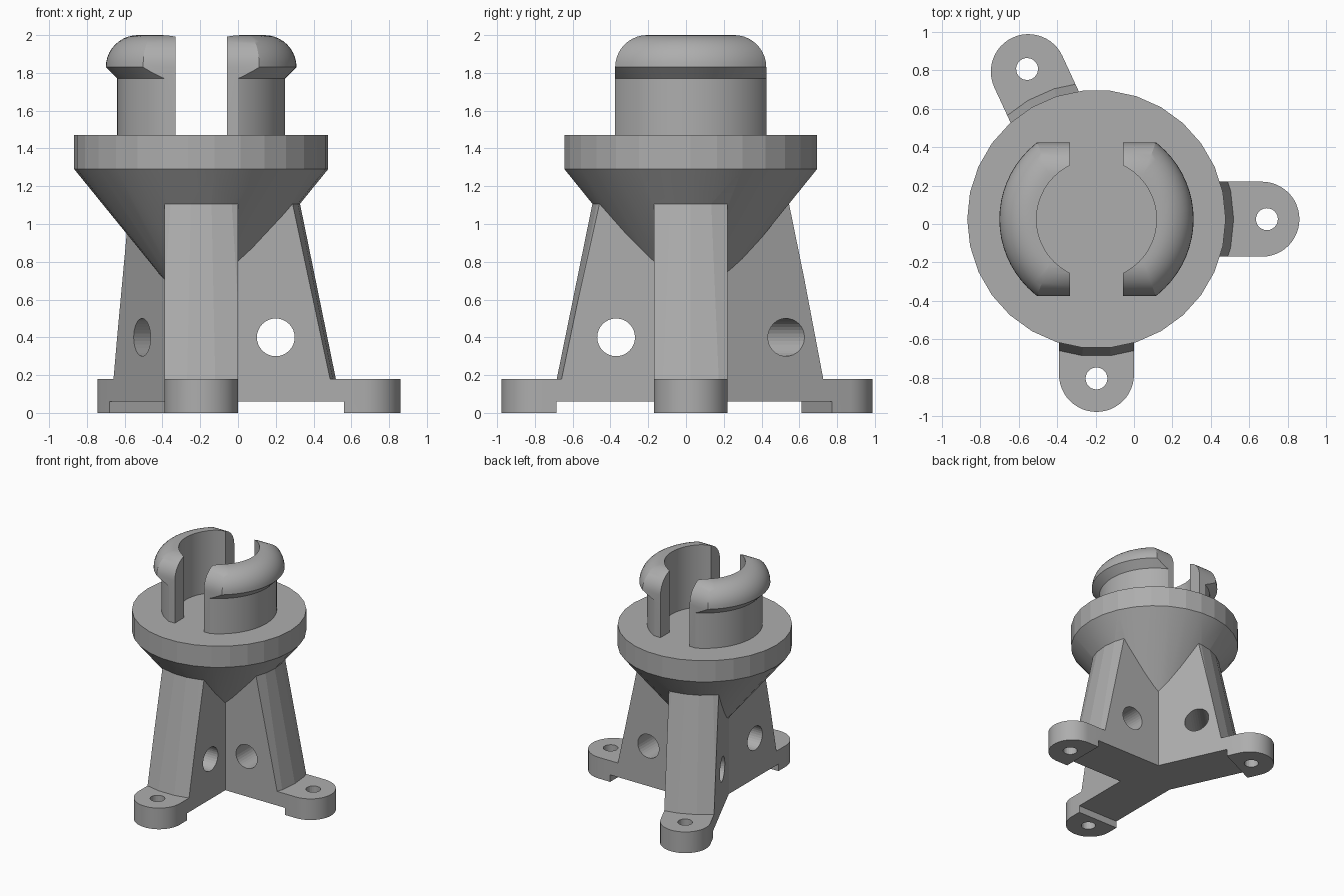
import bpy, bmesh
from math import sin, cos, pi, radians, sqrt
from mathutils import Matrix, Vector

old = bpy.data.objects.get("Cube")
if old:
    bpy.data.objects.remove(old, do_unlink=True)

AXIS = Vector((-0.195, 0.025, 0))   # centre line of the collar
HALF = 0.195                        # half width of a leg

grey = bpy.data.materials.new("plain grey")
grey.use_nodes = True
grey.diffuse_color = (0.42, 0.42, 0.42, 1)
grey.node_tree.nodes["Principled BSDF"].inputs["Base Color"].default_value = (0.42, 0.42, 0.42, 1)


def loft(name, rings, matrix=Matrix()):
    """Closed solid through rings of points that all have the same count."""
    bm = bmesh.new()
    loops = [[bm.verts.new(matrix @ Vector(p)) for p in ring] for ring in rings]
    n = len(loops[0])
    for a, b in zip(loops, loops[1:]):
        for i in range(n):
            j = (i + 1) % n
            bm.faces.new((a[i], a[j], b[j], b[i]))
    bm.faces.new(loops[0][::-1])
    bm.faces.new(loops[-1])
    bmesh.ops.recalc_face_normals(bm, faces=bm.faces)
    mesh = bpy.data.meshes.new(name)
    bm.to_mesh(mesh)
    bm.free()
    mesh.materials.append(grey)
    ob = bpy.data.objects.new(name, mesh)
    bpy.context.collection.objects.link(ob)
    return ob


def revolve(name, profile, sides, matrix=Matrix()):
    return loft(name, [[(r * cos(2 * pi * i / sides), r * sin(2 * pi * i / sides), z)
                        for i in range(sides)] for r, z in profile], matrix)


def prism(name, outline, z0, z1, matrix=Matrix()):
    return loft(name, [[(x, y, z) for x, y in outline] for z in (z0, z1)], matrix)


def box(name, x, y, z, matrix=Matrix()):
    return prism(name, [(x[0], y[0]), (x[1], y[0]), (x[1], y[1]), (x[0], y[1])], *z, matrix)


def combine(ob, tool, operation):
    """Boolean with a tool that is removed afterwards."""
    mod = ob.modifiers.new("cut", "BOOLEAN")
    mod.operation, mod.object, mod.solver = operation, tool, "EXACT"
    bpy.context.view_layer.update()
    mesh = bpy.data.meshes.new_from_object(
        ob.evaluated_get(bpy.context.evaluated_depsgraph_get()))
    ob.modifiers.clear()
    ob.data = mesh
    bpy.data.objects.remove(tool, do_unlink=True)


def leg(name, angle, arc_centre, bolt, pad, hole_angle):
    """Radial rib with a rounded foot, raised underside, bolt hole and cross hole."""
    m = Matrix.Rotation(radians(angle), 4, "Z")
    outline = [(0, HALF), (0, -HALF)] + [
        (arc_centre + HALF * cos(a), HALF * sin(a))
        for a in (pi * (i / 24 - 0.5) for i in range(25))]
    ob = prism(name, outline, 0, 1.2, m)
    # sloping conical outer face above the foot
    combine(ob, revolve("slope", [(1.5, -0.1), (1.5, 0.18), (0.713, 0.18), (0.494, 1.25)], 30),
            "INTERSECT")
    combine(ob, box("undercut", (-1, pad), (-1, 1), (-1, 0.06), m), "DIFFERENCE")
    combine(ob, revolve("bolt_hole", [(0.057, -1), (0.057, 0.3)], 24,
                        m @ Matrix.Translation((bolt, 0, 0))), "DIFFERENCE")
    cross = (Matrix.Translation(m @ Vector((0.395, 0, 0.4)))
             @ Matrix.Rotation(radians(hole_angle), 4, "Z") @ Matrix.Rotation(pi / 2, 4, "X"))
    combine(ob, revolve("cross_hole", [(0.1, -0.35), (0.1, 0.35)], 32, cross), "DIFFERENCE")
    return ob


# Stand: collar with a cone below, joined to three legs
stand = revolve("stand", [(0.01, 0.475), (0.672, 1.29), (0.672, 1.47)], 30)
for spec in (("right_leg", 0, 0.86, 0.886, 0.755, 0),
             ("front_leg", -90, 0.807, 0.828, 0.71, -90),
             ("back_leg", 114.8, 0.845, 0.86, 0.735, 135)):
    combine(stand, leg(*spec), "UNION")

# Snap prongs: lipped round plug, flattened front and back, slotted and bored
steps = [i / 10 * pi / 2 for i in range(11)]
R = 0.17
lip = [(0.335 + R * cos(a), 1.83 + R * sin(a)) for a in steps]
prongs = revolve("snap_prongs", [(0.445, 1.46), (0.445, 1.77)] + lip, 64)
side = [(0.23 + R * cos(a), 1.83 + R * sin(a)) for a in steps]
side = [(0.4, 1.3)] + side + [(-y, z) for y, z in reversed(side)] + [(-0.4, 1.3)]
combine(prongs, loft("flats", [[(x, y, z) for y, z in side] for x in (-1, 1)]), "INTERSECT")
combine(prongs, revolve("bore", [(0.312, 1.4), (0.312, 2.2)], 48), "DIFFERENCE")
combine(prongs, box("slot", (-0.137, 0.137), (-1, 1), (1.4, 2.2)), "DIFFERENCE")

# Place on the centre line and shade
for ob, limit in ((stand, 10), (prongs, 25)):
    ob.location = AXIS
    bpy.ops.object.select_all(action="DESELECT")
    ob.select_set(True)
    bpy.context.view_layer.objects.active = ob
    bpy.ops.object.shade_smooth_by_angle(angle=radians(limit))
